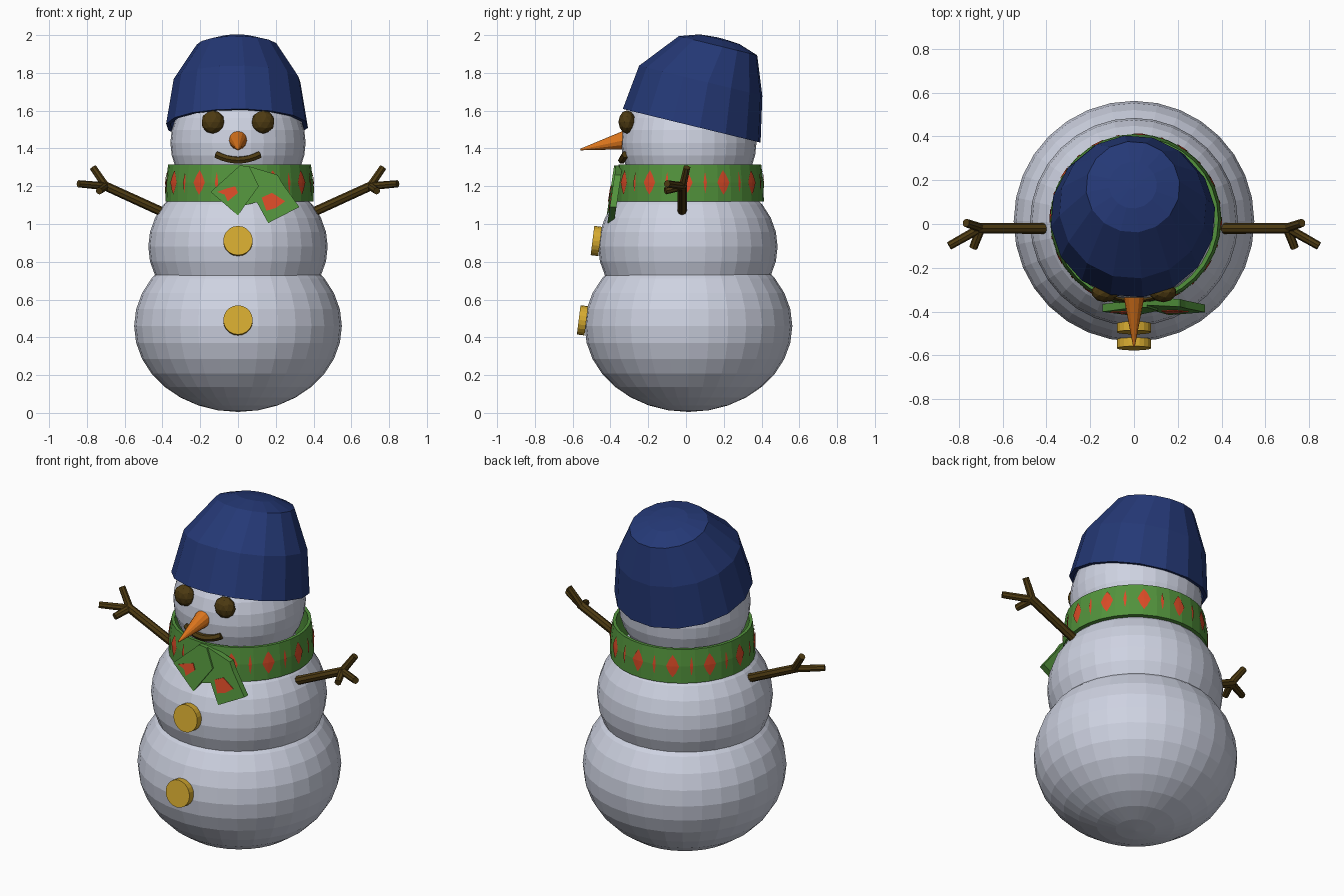
import bpy, bmesh
from math import sin, cos, pi, radians
from mathutils import Vector, Matrix

if "Cube" in bpy.data.objects:
    bpy.data.objects.remove(bpy.data.objects["Cube"])


def material(name, *rgb):
    m = bpy.data.materials.new(name)
    m.use_nodes = True
    m.diffuse_color = (*rgb, 1)
    m.node_tree.nodes["Principled BSDF"].inputs["Base Color"].default_value = (*rgb, 1)
    return m


SNOW = material("snow white", 0.62, 0.65, 0.76)
BLUE = material("wool blue", 0.018, 0.04, 0.18)
GREEN = material("scarf green", 0.085, 0.29, 0.045)
RED = material("pattern red", 0.7, 0.07, 0.02)
BROWN = material("bark brown", 0.075, 0.043, 0.006)
ORANGE = material("carrot orange", 0.72, 0.18, 0.012)
GOLD = material("button gold", 0.68, 0.41, 0.03)


def finish(name, bm, mat):
    bmesh.ops.recalc_face_normals(bm, faces=bm.faces)
    me = bpy.data.meshes.new(name)
    bm.to_mesh(me)
    bm.free()
    me.materials.append(mat)
    ob = bpy.data.objects.new(name, me)
    bpy.context.collection.objects.link(ob)
    return ob


def ball(name, loc, size, mat, ico=False):
    bm = bmesh.new()
    if ico:
        bmesh.ops.create_icosphere(bm, subdivisions=2, radius=1)
    else:
        bmesh.ops.create_uvsphere(bm, u_segments=32, v_segments=16, radius=1)
    bm.transform(Matrix.Translation(loc) @ Matrix.Diagonal((*size, 1)))
    return finish(name, bm, mat)


def stick(bm, a, b, r1, r2, sides=8):
    """Tapered cylinder between two points."""
    a, b = Vector(a), Vector(b)
    d = b - a
    mtx = Matrix.Translation((a + b) / 2) @ d.to_track_quat('Z', 'Y').to_matrix().to_4x4()
    bmesh.ops.create_cone(bm, cap_ends=True, segments=sides, radius1=r1, radius2=r2,
                          depth=d.length, matrix=mtx)


def lathe(name, rings, sides, mat, loc, closed=False, turn=0):
    """Stack of rings (radius, height, backward shift) joined by quads."""
    bm = bmesh.new()
    loops = []
    for r, z, shift in rings:
        loops.append([bm.verts.new((r * cos(2 * pi * (i + turn) / sides),
                                    r * sin(2 * pi * (i + turn) / sides) + shift, z))
                      for i in range(sides)])
    pairs = list(zip(loops, loops[1:]))
    if closed:
        pairs.append((loops[-1], loops[0]))
    else:
        bm.faces.new(loops[0])
        bm.faces.new(loops[-1])
    for lo, hi in pairs:
        for i in range(sides):
            j = (i + 1) % sides
            bm.faces.new((lo[i], lo[j], hi[j], hi[i]))
    ob = finish(name, bm, mat)
    ob.location = loc
    return ob


def panel(name, outline, lift, depth, mat):
    """Extruded outline lying on the sloping front of the scarf tails."""
    bm = bmesh.new()
    front = [bm.verts.new((x, -0.372 - 0.15 * (1.3 - z) - lift, z)) for x, z in outline]
    face = bm.faces.new(front)
    new = bmesh.ops.extrude_face_region(bm, geom=[face])["geom"]
    bmesh.ops.translate(bm, vec=(0, depth, 0),
                        verts=[v for v in new if isinstance(v, bmesh.types.BMVert)])
    return finish(name, bm, mat)


# Snow body
ball("lower_body", (0, 0.013, 0.46), (0.55, 0.55, 0.455), SNOW)
ball("middle_body", (0, 0.01, 0.88), (0.475, 0.475, 0.4), SNOW)
ball("head", (0, 0.015, 1.43), (0.358, 0.358, 0.34), SNOW)

# Knitted hat, tilted back, with a hollow brim
hat = lathe("hat", [(0.34, 0.12, 0), (0.355, 0, 0), (0.378, 0, 0), (0.338, 0.243, -0.01),
                    (0.215, 0.445, 0.035), (0.11, 0.48, 0.035), (0.02, 0.487, 0.035)],
            16, BLUE, (-0.005, 0.03, 1.52), turn=0.3)
hat.rotation_euler.x = radians(-13.7)

# Scarf band
SX, SY = 0.008, 0.02
lathe("scarf_band", [(0.392, 1.12, 0), (0.39, 1.22, 0), (0.378, 1.315, 0),
                     (0.36, 1.315, 0), (0.36, 1.12, 0)], 32, GREEN, (SX, SY, 0), closed=True)

# Woven diamonds and bars around the band
bm = bmesh.new()
for k in range(24):
    az = radians(-33 + 15 * k)
    w, h = (0.036, 0.065) if k % 2 == 0 else (0.009, 0.055)
    shape = [(0, h), (0.5, h * 0.6), (1, 0), (0.5, -h * 0.6),
             (0, -h), (-0.5, -h * 0.6), (-1, 0), (-0.5, h * 0.6)]

    def on_band(u, v):
        r = 0.394 - max(0, v) * 0.12
        a = az + u * w / r
        return bm.verts.new((SX + r * cos(a), SY + r * sin(a), 1.22 + v))
    hub = on_band(0, 0)
    rim = [on_band(u, v) for u, v in shape]
    for i in range(8):
        bm.faces.new((hub, rim[i - 1], rim[i]))
finish("scarf_pattern", bm, RED)

# Scarf tails with their patches
panel("right_scarf_tail", [(0.01, 1.31), (-0.145, 1.17), (0, 1.045), (0.045, 1.11),
                           (0.11, 1.2), (0.06, 1.305)], 0.01, 0.035, GREEN)
panel("left_scarf_tail", [(0.01, 1.305), (0.06, 1.305), (0.21, 1.26), (0.235, 1.215),
                          (0.325, 1.09), (0.16, 1.005), (0.1, 1.115), (0.04, 1.1)],
      0.0, 0.035, GREEN)
panel("right_tail_patch", [(-0.11, 1.17), (-0.07, 1.185), (-0.015, 1.2), (0, 1.165),
                           (-0.055, 1.12), (-0.07, 1.155)], 0.014, 0.006, RED)
panel("left_tail_patch", [(0.125, 1.14), (0.18, 1.165), (0.25, 1.12), (0.2, 1.085),
                          (0.15, 1.07)], 0.004, 0.006, RED)

# Face
for side, x in (("left", 0.133), ("right", -0.133)):
    ball(side + "_eye", (x, -0.312, 1.54), (0.062, 0.046, 0.062), BROWN, ico=True)

bm = bmesh.new()
stick(bm, (0, -0.3, 1.449), (0, -0.56, 1.394), 0.054, 0.004, 12)
finish("carrot_nose", bm, ORANGE)

cu = bpy.data.curves.new("mouth", 'CURVE')
cu.dimensions = '3D'
cu.bevel_depth, cu.bevel_resolution, cu.use_fill_caps = 0.02, 1, True
path = cu.splines.new('POLY')
path.points.add(8)
for i, p in enumerate(path.points):
    t = i / 4 - 1
    p.co = (0.115 * t, -0.34 + 0.02 * t * t, 1.338 + 0.03 * t * t, 1)
path.use_smooth = False
cu.materials.append(BROWN)
bpy.context.collection.objects.link(bpy.data.objects.new("mouth", cu))

# Buttons
for name, y, z in (("upper_button", -0.475, 0.91), ("lower_button", -0.548, 0.49)):
    bm = bmesh.new()
    stick(bm, (0, y + 0.02, z - 0.0025), (0, y - 0.02, z + 0.0025), 0.078, 0.078, 20)
    finish(name, bm, GOLD)

# Stick arms, each with three twigs
for side, s in (("left", 1), ("right", -1)):
    bm = bmesh.new()
    fork = (s * 0.715, -0.02, 1.207)
    stick(bm, (s * 0.36, -0.02, 1.045), fork, 0.025, 0.024)
    for x, y, z in ((0.768, 0.005, 1.3), (0.845, -0.1, 1.213), (0.735, -0.11, 1.175)):
        stick(bm, (s * 0.7, -0.018, 1.2), (s * x, y, z), 0.021, 0.019)
    finish(side + "_arm", bm, BROWN)
